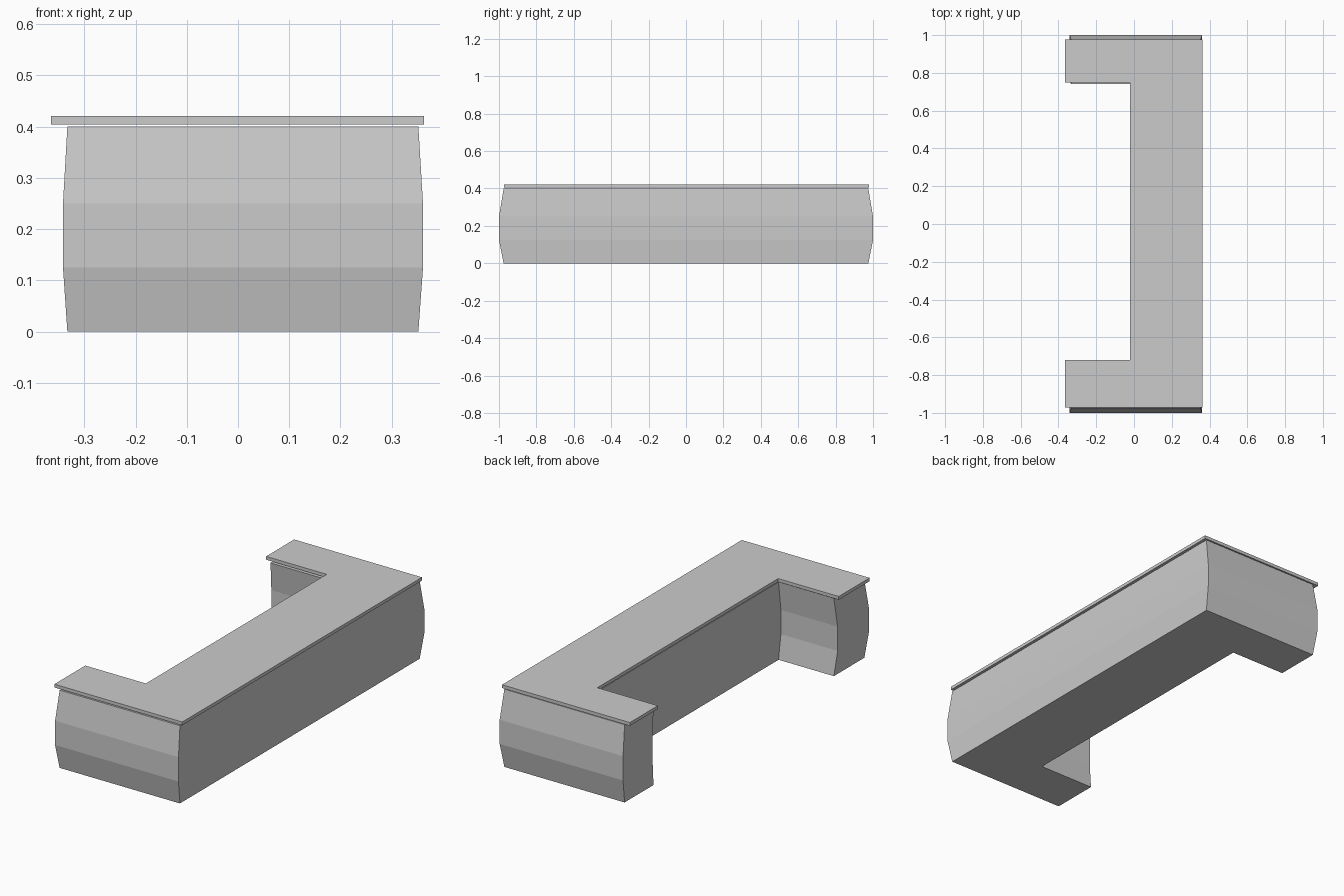
import bpy
import bmesh

if "Cube" in bpy.data.objects:
    bpy.data.objects.remove(bpy.data.objects["Cube"])


def u_outline(x0, x1, xi, y0, y1, yi0, yi1):
    """Counter-clockwise U outline, open towards -x."""
    return [(x0, y0), (x1, y0), (x1, y1), (x0, y1),
            (x0, yi1), (xi, yi1), (xi, yi0), (x0, yi0)]


def loft(name, outline, levels):
    """Stack scaled copies of an outline at (z, scale) levels, capped at both ends."""
    bm = bmesh.new()
    rings = [[bm.verts.new((x * s, y * s, z)) for x, y in outline]
             for z, s in levels]
    n = len(outline)
    for low, high in zip(rings, rings[1:]):
        for i in range(n):
            j = (i + 1) % n
            bm.faces.new((low[i], low[j], high[j], high[i]))
    bm.faces.new(rings[0][::-1])
    bm.faces.new(rings[-1])
    bmesh.ops.recalc_face_normals(bm, faces=bm.faces)
    mesh = bpy.data.meshes.new(name)
    bm.to_mesh(mesh)
    bm.free()
    obj = bpy.data.objects.new(name, mesh)
    bpy.context.collection.objects.link(obj)
    return obj


# Counter body: U-shaped, widening at mid height in flat facets
body = u_outline(-0.333, 0.352, -0.018, -0.975, 0.975, -0.727, 0.740)
loft("counter_body", body, [(0, 1), (0.125, 1.0256), (0.25, 1.0256), (0.4, 1)])

# Thin counter top floating just above the body
top = u_outline(-0.365, 0.363, -0.020, -0.972, 0.978, -0.721, 0.750)
loft("counter_top", top, [(0.404, 1), (0.421, 1)])
